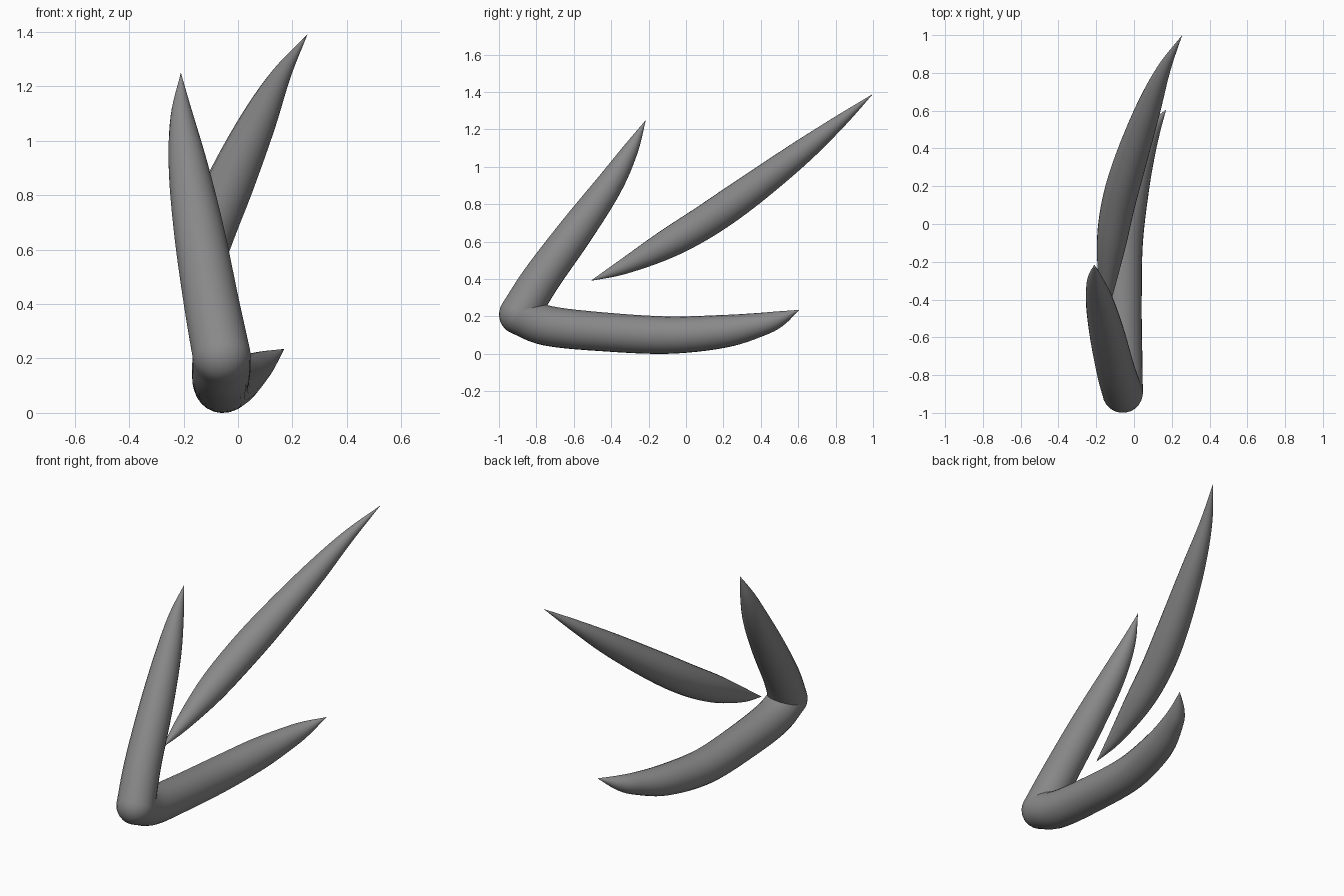
import bpy, bmesh, math
from mathutils import Vector

if "Cube" in bpy.data.objects:
    bpy.data.objects.remove(bpy.data.objects["Cube"])

SIDES = 24
grey = bpy.data.materials.new("dark_grey")
grey.diffuse_color = (0.25, 0.25, 0.25, 1)
grey.use_nodes = True
grey.node_tree.nodes["Principled BSDF"].inputs["Base Color"].default_value = grey.diffuse_color


def stations(points, steps=6):
    """Smooth (position, tangent, radius) stations through x, y, z, radius points."""
    p = [Vector(q) for q in points]
    p = [2 * p[0] - p[1]] + p + [2 * p[-1] - p[-2]]
    samples = []
    for a, b, c, d in zip(p, p[1:], p[2:], p[3:]):
        for i in range(steps):
            t = i / steps
            samples.append(0.5 * (2 * b + (c - a) * t + (2 * a - 5 * b + 4 * c - d) * t * t
                                  + (3 * b - a - 3 * c + d) * t ** 3))
    samples.append(p[-2])
    out = []
    for i, s in enumerate(samples):
        step = samples[min(i + 1, len(samples) - 1)] - samples[max(i - 1, 0)]
        out.append((s.xyz, step.xyz.normalized(), max(s.w, 0.0)))
    return out


def sweep(name, path):
    """Round tube along the stations, closing to a point at both tips."""
    bm = bmesh.new()
    tangent = path[0][1]
    side = tangent.orthogonal().normalized()
    rings = []
    for pos, tan, rad in path:
        side = tangent.rotation_difference(tan) @ side
        tangent = tan
        up = tan.cross(side)
        ring = []
        for k in range(SIDES):
            a = 2 * math.pi * k / SIDES
            ring.append(bm.verts.new(pos + rad * (math.cos(a) * side + math.sin(a) * up)))
        rings.append(ring)
    for r, s in zip(rings, rings[1:]):
        for k in range(SIDES):
            n = (k + 1) % SIDES
            bm.faces.new((r[k], r[n], s[n], s[k]))
    for ring in (rings[0], rings[-1]):
        bmesh.ops.remove_doubles(bm, verts=ring, dist=0.0005)
    mesh = bpy.data.meshes.new(name)
    bm.to_mesh(mesh)
    bm.free()
    mesh.materials.append(grey)
    obj = bpy.data.objects.new(name, mesh)
    bpy.context.collection.objects.link(obj)
    bpy.ops.object.select_all(action='DESELECT')
    obj.select_set(True)
    bpy.context.view_layer.objects.active = obj
    bpy.ops.object.shade_smooth_by_angle(angle=math.radians(50))
    return obj


# Separate curved spindle at the back
sweep("long_spindle", stations([
    (-0.15, -0.51, 0.39, 0), (-0.143, -0.34, 0.463, 0.04), (-0.12, -0.11, 0.582, 0.077),
    (-0.084, 0.1, 0.705, 0.089), (-0.023, 0.32, 0.856, 0.087), (0.072, 0.6, 1.065, 0.067),
    (0.158, 0.82, 1.24, 0.036), (0.255, 1.0, 1.39, 0)]))

# Forked blade: upper arm, rounded elbow, lower arm
upper = stations([
    (-0.21, -0.215, 1.25, 0), (-0.206, -0.297, 1.09, 0.042), (-0.182, -0.412, 0.9, 0.073),
    (-0.142, -0.585, 0.66, 0.093), (-0.097, -0.775, 0.4, 0.102), (-0.06, -0.893, 0.21, 0.107)])
lower = stations([
    (-0.06, -0.893, 0.21, 0.107), (-0.062, -0.74, 0.15, 0.107), (-0.063, -0.45, 0.118, 0.104),
    (-0.053, -0.1, 0.1, 0.1), (-0.006, 0.2, 0.12, 0.088),
    (0.055, 0.4, 0.157, 0.063), (0.1, 0.5, 0.187, 0.042), (0.17, 0.605, 0.235, 0)])
pos, start, rad = upper[-1]
elbow = []
for i in range(1, 8):
    elbow.append((pos, start.slerp(lower[0][1], i / 8), rad))
sweep("forked_blade", upper + elbow + lower)
